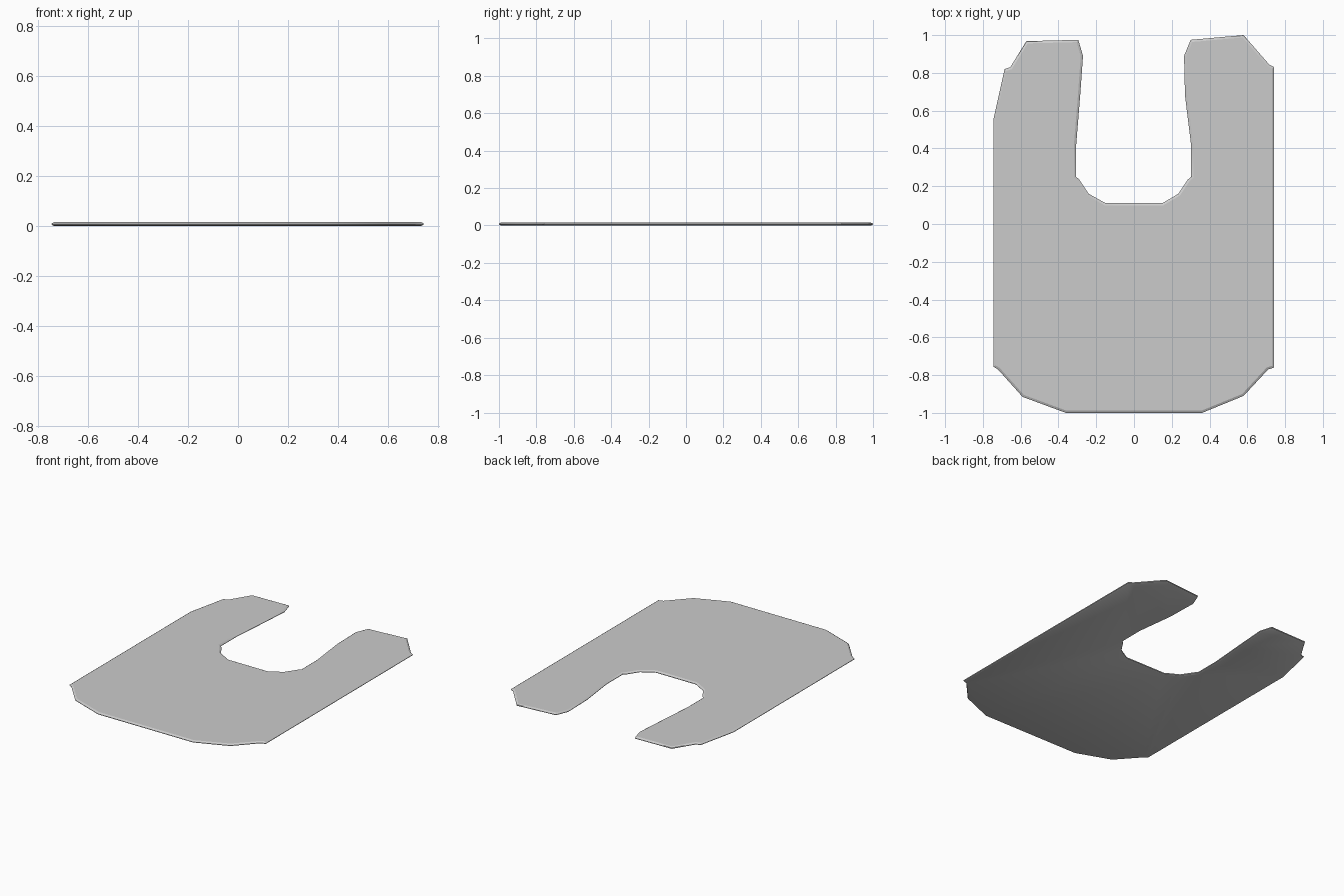
import bpy, bmesh, math
from mathutils import Vector

if "Cube" in bpy.data.objects:
    bpy.data.objects.remove(bpy.data.objects["Cube"])

# Mat outline, counterclockwise from the front edge
outline = [Vector(p) for p in (
    (-0.36, -1), (0.36, -1), (0.58, -0.91), (0.71, -0.77), (0.742, -0.76),
    (0.742, 0.83), (0.715, 0.845), (0.58, 1.0), (0.30, 0.975), (0.265, 0.89),
    (0.27, 0.68), (0.302, 0.42), (0.302, 0.25), (0.285, 0.235), (0.235, 0.16),
    (0.15, 0.11), (-0.15, 0.11), (-0.24, 0.16), (-0.29, 0.235), (-0.306, 0.25),
    (-0.306, 0.42), (-0.285, 0.68), (-0.27, 0.89), (-0.295, 0.975), (-0.57, 0.968),
    (-0.655, 0.83), (-0.685, 0.82), (-0.745, 0.55), (-0.745, -0.755),
    (-0.72, -0.77), (-0.59, -0.915))]


def inset(points, d):
    """Move every outline corner inwards by d, mitred."""
    result = []
    for i, p in enumerate(points):
        a = (p - points[i - 1]).normalized()
        b = (points[(i + 1) % len(points)] - p).normalized()
        na, nb = Vector((-a.y, a.x)), Vector((-b.y, b.x))
        result.append(p + (na + nb) * d / (1 + na.dot(nb)))
    return result


# Stacked loops give the thin pad its softened rim
bm = bmesh.new()
layers = [(0.011, 0.0), (0.002, 0.004), (0.0, 0.008), (0.002, 0.011), (0.012, 0.016)]
loops = [[bm.verts.new((p.x, p.y, z)) for p in inset(outline, d)] for d, z in layers]
n = len(outline)
for low, high in zip(loops, loops[1:]):
    for i in range(n):
        j = (i + 1) % n
        bm.faces.new((low[i], low[j], high[j], high[i]))

# Top and underside
caps = [bm.faces.new(loops[-1]), bm.faces.new(loops[0][::-1])]
bmesh.ops.triangulate(bm, faces=caps)
mesh = bpy.data.meshes.new("floor_mat")
bm.to_mesh(mesh)
bm.free()
mat = bpy.data.objects.new("floor_mat", mesh)
bpy.context.collection.objects.link(mat)
bpy.context.view_layer.objects.active = mat
mat.select_set(True)
bpy.ops.object.shade_smooth_by_angle(angle=math.radians(25))
